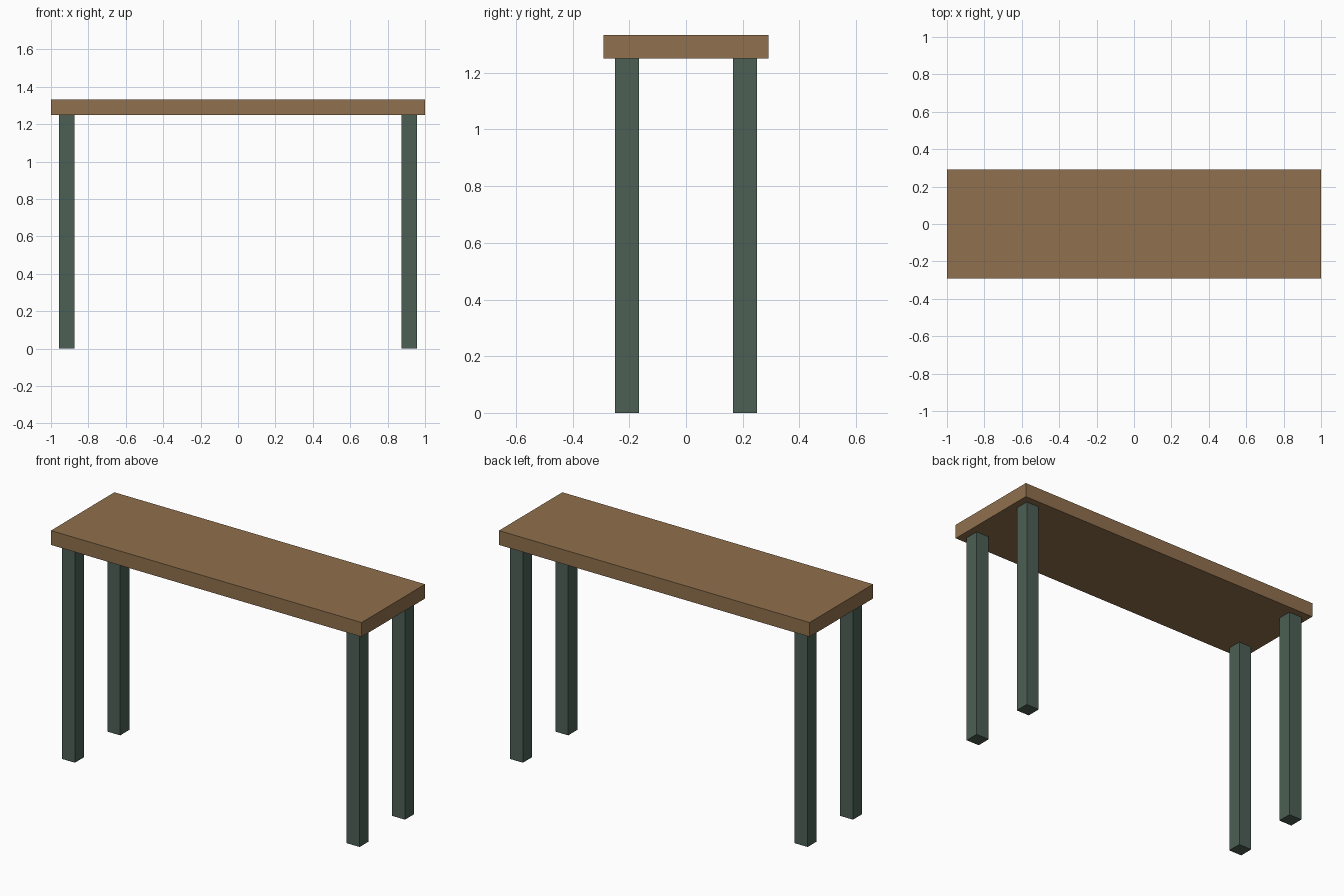
import bpy

if "Cube" in bpy.data.objects:
    bpy.data.objects.remove(bpy.data.objects["Cube"])

U = 1 / 24  # modelling grid step


def material(name, color):
    mat = bpy.data.materials.new(name)
    mat.diffuse_color = (*color, 1)
    mat.use_nodes = True
    mat.node_tree.nodes["Principled BSDF"].inputs["Base Color"].default_value = mat.diffuse_color
    return mat


def box(name, center, size, mat):
    bpy.ops.mesh.primitive_cube_add(size=1, location=center)
    obj = bpy.context.object
    obj.name = name
    obj.scale = size
    bpy.ops.object.transform_apply(location=False, rotation=False, scale=True)
    obj.data.materials.append(mat)
    return obj


wood = material("wood", (0.28, 0.16, 0.075))
green = material("green_paint", (0.073, 0.117, 0.09))

# Table top
box("table_top", (0, 0, 31 * U), (48 * U, 14 * U, 2 * U), wood)

# Four square legs, inset one step from the edges
for y_side, y_name in ((-1, "front"), (1, "back")):
    for x_side, x_name in ((-1, "left"), (1, "right")):
        box(f"{y_name}_{x_name}_leg",
            (x_side * 22 * U, y_side * 5 * U, 15 * U),
            (2 * U, 2 * U, 30 * U), green)
